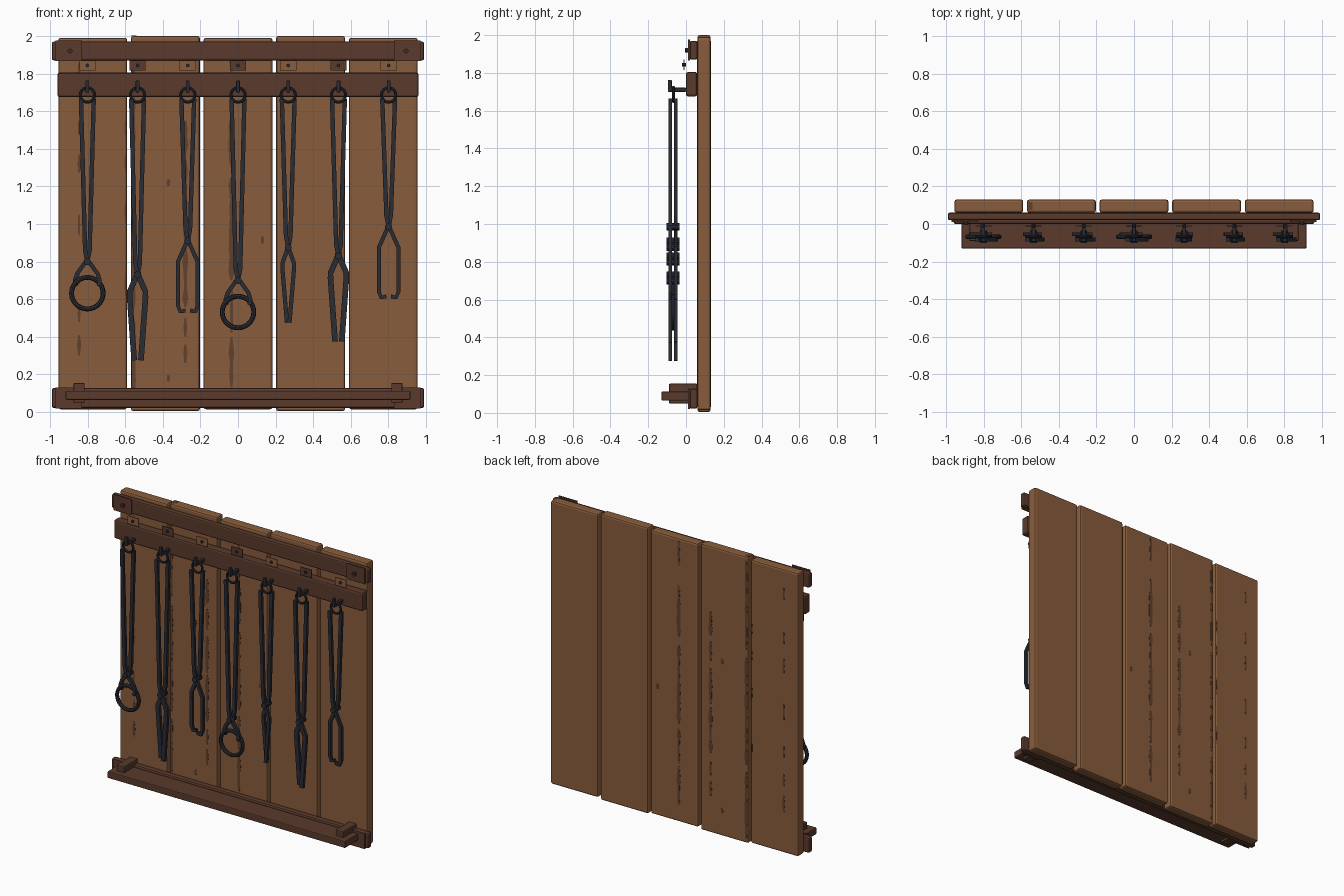
import bpy, bmesh, math, random
from mathutils import Vector, Matrix

random.seed(4)
cube = bpy.data.objects.get("Cube")
if cube:
    bpy.data.objects.remove(cube, do_unlink=True)


def material(name, rgb):
    m = bpy.data.materials.new(name)
    m.use_nodes = True
    m.diffuse_color = (*rgb, 1)
    m.node_tree.nodes["Principled BSDF"].inputs["Base Color"].default_value = (*rgb, 1)
    return m


PLANK = material("plank wood", (0.25, 0.11, 0.046))
DARK = material("dark wood", (0.1, 0.042, 0.025))
STAIN = material("wood stain", (0.12, 0.052, 0.026))
IRON = material("black iron", (0.024, 0.025, 0.034))
RUST = material("rusty bolt", (0.05, 0.025, 0.018))


def finish(name, bm, mat, bevel=0, smooth=False):
    bmesh.ops.recalc_face_normals(bm, faces=bm.faces)
    mesh = bpy.data.meshes.new(name)
    bm.to_mesh(mesh)
    bm.free()
    ob = bpy.data.objects.new(name, mesh)
    bpy.context.collection.objects.link(ob)
    mesh.materials.append(mat)
    if bevel:
        mod = ob.modifiers.new("soft edges", "BEVEL")
        mod.width, mod.segments = bevel, 2
    if smooth:
        bpy.context.view_layer.objects.active = ob
        bpy.ops.object.select_all(action="DESELECT")
        ob.select_set(True)
        bpy.ops.object.shade_smooth_by_angle()
    return ob


def box(name, x, y, z, mat, bevel=0):
    """Box from (low, high) pairs on each axis."""
    bm = bmesh.new()
    bmesh.ops.create_cube(bm, size=1)
    for v in bm.verts:
        v.co = [(a + b) / 2 + c * (b - a) for (a, b), c in zip((x, y, z), v.co)]
    return finish(name, bm, mat, bevel)


def prism(name, outline, y0, y1, mat):
    """Outline in x and z, extruded along y."""
    bm = bmesh.new()
    face = bm.faces.new([bm.verts.new((x, y0, z)) for x, z in outline])
    grown = bmesh.ops.extrude_face_region(bm, geom=[face])["geom"]
    for v in grown:
        if isinstance(v, bmesh.types.BMVert):
            v.co.y = y1
    return finish(name, bm, mat)


def strip(name, path, width, y0, y1, mat):
    """Flat bar of constant width following a path in x and z."""
    pts = [Vector(p) for p in path]
    sides = [[], []]
    for i, p in enumerate(pts):
        d = (pts[min(i + 1, len(pts) - 1)] - pts[max(i - 1, 0)]).normalized()
        n = Vector((-d.y, d.x)) * width / 2
        sides[0].append(p + n)
        sides[1].append(p - n)
    return prism(name, sides[0] + sides[1][::-1], y0, y1, mat)


def rod(name, x, z, y0, y1, radius, mat, sides=10):
    bm = bmesh.new()
    turn = Matrix.Translation((x, (y0 + y1) / 2, z)) @ Matrix.Rotation(math.pi / 2, 4, "X")
    bmesh.ops.create_cone(bm, cap_ends=True, segments=sides, radius1=radius,
                          radius2=radius, depth=y1 - y0, matrix=turn)
    return finish(name, bm, mat, smooth=True)


def ring(name, x, y, z, radius, thick):
    """Upright ring facing the front."""
    bm = bmesh.new()
    n, m = 28, 8
    rows = [[bm.verts.new((x + (radius + thick * math.cos(b)) * math.cos(a),
                           y + thick * math.sin(b),
                           z + (radius + thick * math.cos(b)) * math.sin(a)))
             for b in [j * math.tau / m for j in range(m)]]
            for a in [i * math.tau / n for i in range(n)]]
    for i in range(n):
        for j in range(m):
            r, s = rows[i], rows[(i + 1) % n]
            bm.faces.new((r[j], s[j], s[(j + 1) % m], r[(j + 1) % m]))
    return finish(name, bm, IRON, smooth=True)


# Back board of five planks
for i in range(5):
    x = (i - 2) * 0.386
    odd = i % 2
    box(f"plank_{i + 1}", (x - 0.183, x + 0.183), (0.06, 0.13),
        (0.005 if odd else 0.015, 2.0 if odd else 1.99), PLANK, 0.012)


# Ragged stains, shown on both faces of the board
def stain(x, z0, z1, width):
    steps = max(2, int((z1 - z0) / 0.04))
    left, right = [], []
    for k in range(steps + 1):
        z = z0 + (z1 - z0) * k / steps
        half = width / 2 * (0.35 if k in (0, steps) else random.uniform(0.5, 1.1))
        left.append((x - half, z))
        right.append((x + half, z))
    for side, y in (("front", 0.0585), ("back", 0.13)):
        prism(f"stain_{side}", left + right[::-1], y, y + 0.0015, STAIN)


for x, width, spans in (
        (-0.845, 0.022, ((1.78, 1.86), (1.47, 1.55), (1.27, 1.37), (0.94, 1.05),
                         (0.68, 0.76), (0.48, 0.56), (0.3, 0.41))),
        (-0.598, 0.014, ((1.46, 1.56), (1.28, 1.37), (1.0, 1.12), (0.62, 0.75))),
        (-0.555, 0.022, ((0.03, 0.5), (0.55, 1.3), (1.35, 1.97))),
        (-0.28, 0.03, ((1.38, 1.55), (1.2, 1.34), (0.9, 1.15), (0.56, 0.88),
                       (0.4, 0.5), (0.26, 0.36))),
        (-0.035, 0.028, ((1.8, 1.97), (1.3, 1.66), (0.7, 1.25), (0.42, 0.66), (0.13, 0.4)))):
    for z0, z1 in spans:
        stain(x, z0, z1, width)
for x, z in ((-0.37, 1.22), (-0.37, 0.18), (0.13, 0.915)):
    stain(x, z - 0.018, z + 0.018, 0.034)
box("stain_top", (-0.57, -0.54), (0.075, 0.118), (1.999, 2.0012), STAIN)

# Cross rails
box("top_rail", (-0.99, 0.99), (0.02, 0.06), (1.87, 1.97), DARK, 0.01)
box("hook_rail", (-0.96, 0.96), (0, 0.06), (1.675, 1.805), DARK, 0.012)
box("bottom_rail", (-0.99, 0.99), (0.02, 0.06), (0.022, 0.128), DARK, 0.01)

# Ledge, its end blocks, corner plates and bolts
box("ledge", (-0.917, 0.917), (-0.13, 0.02), (0.065, 0.113), DARK, 0.006)
for side, s in (("left", 1), ("right", -1)):
    box(f"ledge_block_{side}", (s * 0.845 - 0.03, s * 0.845 + 0.03),
        (-0.09, 0.06), (0.05, 0.155), DARK, 0.006)
    for level, z in (("top", 1.921), ("bottom", 0.075)):
        box(f"corner_plate_{level}_{side}", (s * 0.9 - 0.07, s * 0.9 + 0.07),
            (0.011, 0.02), (z - 0.055, z + 0.055), DARK)
    rod(f"corner_bolt_{side}", s * 0.893, 1.92, -0.005, 0.015, 0.013, RUST)

# Jaw paths: distance from the centre line and drop below the rivet
ROUND = [(0.055, 0.065), (0.066, 0.1), (0.06, 0.13)]
BLADE = [(0.042, 0.09), (0.042, 0.12), (0.018, 0.455)]
BOX_JAW = [(0.052, 0.11), (0.052, 0.345), (0.04, 0.375), (0.012, 0.37)]
POINTED = [(0.031, 0.085), (0.031, 0.11), (0.007, 0.4)]
TONGS = [("round", ROUND, 0.8), ("blade", BLADE, 0.73), ("box", BOX_JAW, 0.91),
         ("round", ROUND, 0.7), ("pointed", POINTED, 0.875), ("blade", BLADE, 0.83),
         ("box", BOX_JAW, 0.985)]

for i, (kind, jaw, pivot) in enumerate(TONGS):
    x = (i - 3) * 0.267
    n = i + 1
    # Name tag with its nail
    box(f"tag_{n}", (x - 0.043, x + 0.043), (-0.014, -0.008), (1.815, 1.87),
        DARK if i % 2 else PLANK)
    rod(f"tag_nail_{n}", x, 1.843, -0.022, 0, 0.01, IRON, 8)
    # Hook and hanging ring
    box(f"hook_arm_{n}", (x - 0.01, x + 0.01), (-0.095, 0.0), (1.7, 1.722), IRON, 0.003)
    box(f"hook_tip_{n}", (x - 0.01, x + 0.01), (-0.095, -0.075), (1.705, 1.762), IRON, 0.003)
    ring(f"hanging_ring_{n}", x, -0.066, 1.686, 0.038, 0.008)
    # Two crossing arms on separate layers
    width = 0.03 if kind == "blade" else 0.022
    for s, y in ((1, -0.093), (-1, -0.064)):
        handle = [(x - s * 0.034, 1.665), (x - s * 0.012, pivot + 0.06), (x, pivot)]
        strip(f"tong_handle_{n}", handle, 0.023, y, y + 0.02, IRON)
        path = [(x - s * 0.006, pivot + 0.02)] + [(x + s * a, pivot - b) for a, b in jaw]
        strip(f"{kind}_jaw_{n}", path, width, y, y + 0.02, IRON)
    rod(f"rivet_{n}", x, pivot, -0.102, -0.035, 0.019, IRON)
    if kind == "round":
        ring(f"jaw_ring_{n}", x, -0.068, pivot - 0.168, 0.084, 0.013)
